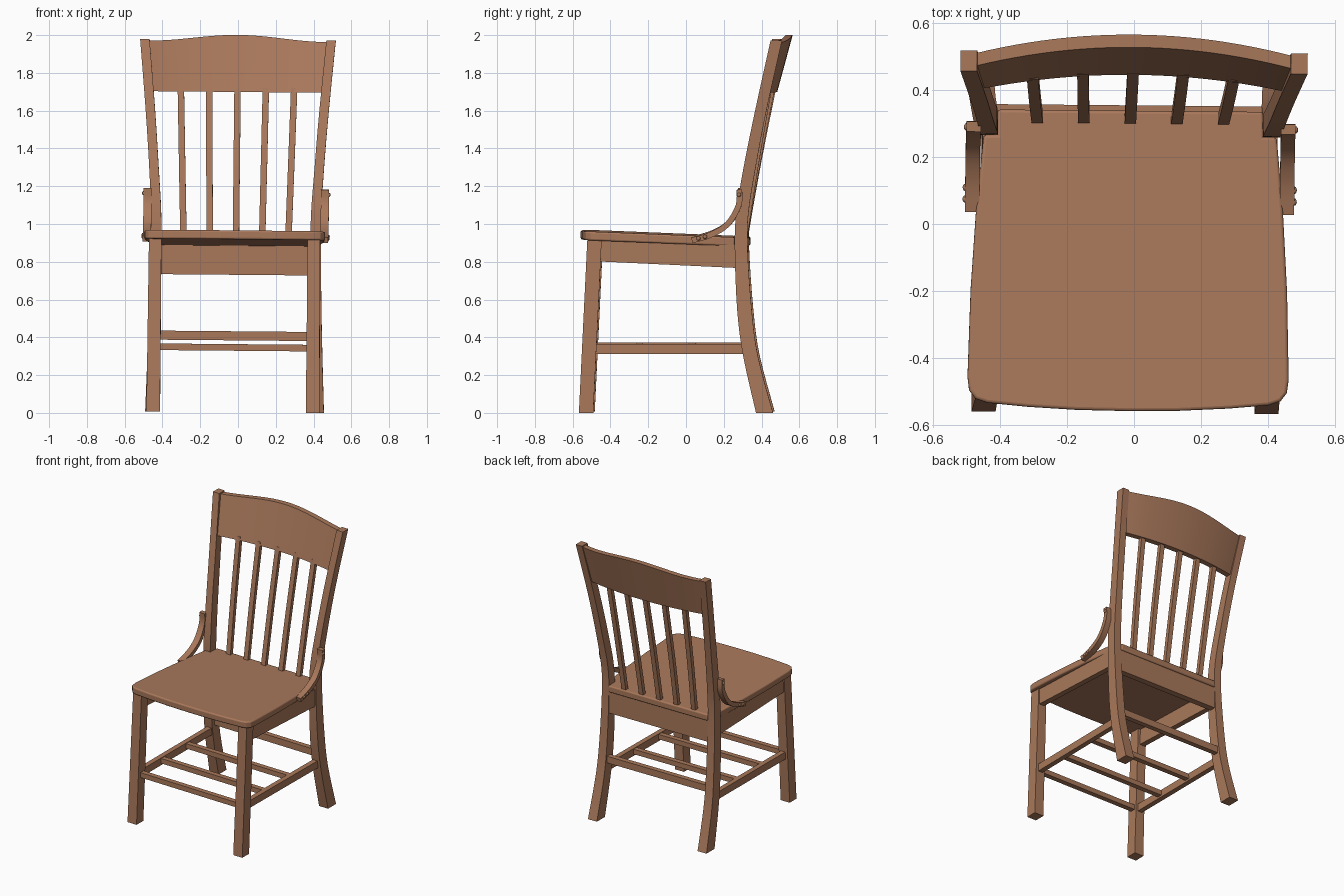
import bpy, bmesh, math

if "Cube" in bpy.data.objects:
    bpy.data.objects.remove(bpy.data.objects["Cube"])

wood = bpy.data.materials.new("brown wood")
wood.diffuse_color = (0.40, 0.19, 0.105, 1)
wood.use_nodes = True
wood.node_tree.nodes["Principled BSDF"].inputs["Base Color"].default_value = wood.diffuse_color


def finish(name, bm, angle=30):
    """Weld-clean the mesh, add the chair's slight skew, and link it."""
    bmesh.ops.recalc_face_normals(bm, faces=bm.faces)
    for v in bm.verts:
        x, y, z = v.co
        v.co = (x + 0.009 * z + 0.009 * y - 0.022, y - 0.009 * x, z - 0.009 * x + 0.004)
    me = bpy.data.meshes.new(name)
    bm.to_mesh(me)
    bm.free()
    me.materials.append(wood)
    ob = bpy.data.objects.new(name, me)
    bpy.context.collection.objects.link(ob)
    bpy.ops.object.select_all(action='DESELECT')
    ob.select_set(True)
    bpy.context.view_layer.objects.active = ob
    bpy.ops.object.shade_smooth_by_angle(angle=math.radians(angle))
    return ob


def loft(name, rings, mirror=False):
    """Skin equal-length closed rings; optionally also build the x-mirrored twin."""
    for side in ((1, -1) if mirror else (1,)):
        bm = bmesh.new()
        vs = [[bm.verts.new((side * x, y, z)) for x, y, z in r] for r in rings]
        n = len(vs[0])
        for a, b in zip(vs, vs[1:]):
            for i in range(n):
                j = (i + 1) % n
                bm.faces.new((a[i], a[j], b[j], b[i]))
        bm.faces.new(vs[0])
        bm.faces.new(vs[-1])
        label = name if not mirror else name + ("_right" if side > 0 else "_left")
        ob = finish(label, bm)
    return ob


def rect(z, y0, y1, x0, x1):
    return [(x0, y0, z), (x1, y0, z), (x1, y1, z), (x0, y1, z)]


def bar_x(name, half, y0, y1, z0, z1):
    loft(name, [[(x, y0, z0), (x, y1, z0), (x, y1, z1), (x, y0, z1)] for x in (-half, half)])


def bar_y(name, a, b):
    """Mirrored lengthwise bar; each end is (y, x0, x1, z0, z1)."""
    loft(name, [[(x0, y, z0), (x1, y, z0), (x1, y, z1), (x0, y, z1)]
                for y, x0, x1, z0, z1 in (a, b)], True)


def smooth_path(pts, steps=4):
    """Catmull-Rom resampling of tuples."""
    out = []
    for i in range(len(pts) - 1):
        p = [pts[max(i - 1, 0)], pts[i], pts[i + 1], pts[min(i + 2, len(pts) - 1)]]
        for s in range(steps):
            t = s / steps
            out.append(tuple(0.5 * (2 * b + (c - a) * t + (2 * a - 5 * b + 4 * c - d) * t * t
                                    + (3 * b - a - 3 * c + d) * t ** 3)
                             for a, b, c, d in zip(*p)))
    return out + [pts[-1]]


def seat_top(y):
    return 0.940 - 0.0405 * y


# Seat: tilted board, bowed front, notched around the posts
half = [(0.15, -0.556), (0.3, -0.548), (0.42, -0.537), (0.455, -0.525), (0.474, -0.50),
        (0.479, -0.46), (0.472, -0.2), (0.457, 0.05), (0.437, 0.262), (0.396, 0.262), (0.396, 0.338)]
outline = [(0, -0.558)] + half + [(-x, y) for x, y in reversed(half)]
seat = loft("seat", [[(x, y, seat_top(y) - d) for x, y in outline] for d in (0.047, 0)])
bev = seat.modifiers.new("soft edge", 'BEVEL')
bev.width = 0.009
bev.segments = 3
bev.limit_method = 'ANGLE'
bev.angle_limit = math.radians(50)

# Front legs, leaning slightly forward at the foot
loft("front_leg", [rect(0, -0.563, -0.487, 0.386, 0.458),
                   rect(0.925, -0.518, -0.442, 0.387, 0.453)], True)

# Back legs running up into the back posts: (z, y0, y1, x0, x1)
post = [(0, 0.375, 0.465, 0.402, 0.473), (0.3, 0.307, 0.385, 0.398, 0.463),
        (0.545, 0.275, 0.352, 0.395, 0.456), (0.87, 0.262, 0.330, 0.395, 0.450),
        (1.06, 0.270, 0.335, 0.397, 0.451), (1.3, 0.309, 0.373, 0.413, 0.463),
        (1.6, 0.370, 0.430, 0.435, 0.485), (1.971, 0.452, 0.513, 0.468, 0.518)]
loft("back_post", [rect(*s) for s in smooth_path(post)], True)

# Aprons under the seat (sides and back only)
bar_y("side_apron", (-0.46, 0.405, 0.445, 0.802, 0.925), (0.28, 0.402, 0.440, 0.767, 0.89))
bar_x("back_apron", 0.40, 0.285, 0.328, 0.727, 0.89)

# Stretchers
bar_y("side_stretcher", (-0.50, 0.402, 0.438, 0.312, 0.364), (0.33, 0.405, 0.441, 0.312, 0.364))
for name, y in (("front_stretcher", -0.505), ("middle_stretcher_front", -0.25),
                ("middle_stretcher_rear", 0.03)):
    bar_x(name, 0.41, y - 0.018, y + 0.018, 0.325, 0.36)
bar_x("back_stretcher", 0.405, 0.318, 0.354, 0.38, 0.428)

# Crest rail: bowed backwards, with a raised middle
rings = []
for i in range(25):
    t = i / 12 - 1
    zt = 1.963 + 0.034 * (0.5 + 0.5 * math.cos(math.pi * t))
    zb, xb, xt = 1.695, 0.448 * t, 0.474 * t
    fb, ft = 0.445 - 0.045 * t * t, 0.527 - 0.06 * t * t
    rings.append([(xb, fb, zb), (xb, fb + 0.038, zb), (xt, ft + 0.038, zt), (xt, ft, zt)])
loft("crest_rail", rings)

# Five back slats fanning out towards the crest
for i in range(-2, 3):
    xb, xt, w, d = 0.1385 * i, 0.150 * i, 0.017, 0.014
    yt = 0.464 - 0.045 * (xt / 0.45) ** 2
    path = [(0.90, xb, 0.309), (1.3, (xb + xt) / 2, 0.309 + (yt - 0.309) * 0.46), (1.72, xt, yt)]
    loft(f"back_slat_{i + 3}", [rect(z, y - d, y + d, x - w, x + w)
                                for z, x, y in smooth_path(path)])

# Curved hip brackets joining the seat to the posts
curve = smooth_path([(0.286, 1.182), (0.283, 1.10), (0.225, 1.0), (0.135, 0.943), (0.035, 0.914)])
rings = []
for i, (y, z) in enumerate(curve):
    ya, za = curve[max(i - 1, 0)]
    yb, zb = curve[min(i + 1, len(curve) - 1)]
    l = math.hypot(yb - ya, zb - za)
    ny, nz = -(zb - za) / l * 0.015, (yb - ya) / l * 0.015
    rings.append([(0.448, y - ny, z - nz), (0.491, y - ny, z - nz),
                  (0.491, y + ny, z + nz), (0.448, y + ny, z + nz)])
loft("hip_bracket", rings, True)

# Screw buttons on the brackets
for side in (-1, 1):
    for n, (y, z) in enumerate(((0.07, 0.924), (0.105, 0.933), (0.285, 1.155))):
        bm = bmesh.new()
        bmesh.ops.create_uvsphere(bm, u_segments=12, v_segments=8, radius=0.011)
        for v in bm.verts:
            v.co = (v.co.x * 0.7 + side * 0.491, v.co.y + y, v.co.z + z)
        finish(f"screw_button_{'right' if side > 0 else 'left'}_{n + 1}", bm, 60)
